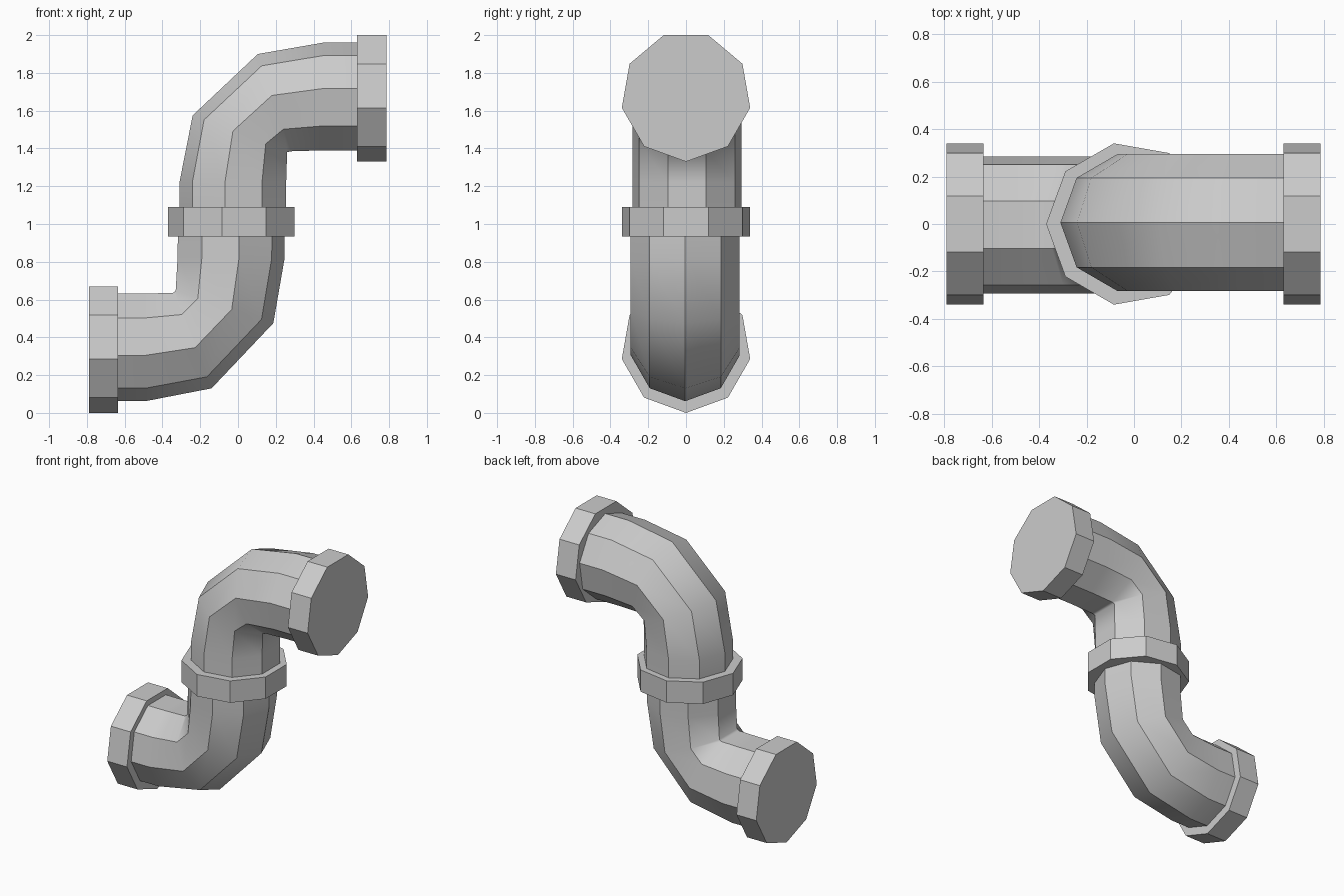
import bpy, bmesh, math
from mathutils import Vector

if "Cube" in bpy.data.objects:
    bpy.data.objects.remove(bpy.data.objects["Cube"])

SIDES = 9


def loft(name, rings, depth, y, smooth, cap):
    """Nine-sided tube through rings given as (corner x, z, opposite flat x, z)."""
    span = 1 + math.cos(math.radians(20))
    bm = bmesh.new()
    loops = []
    for ox, oz, ix, iz in rings:
        corner, flat = Vector((ox, 0, oz)), Vector((ix, 0, iz))
        axis = (corner - flat) / span
        centre = corner - axis + Vector((0, y, 0))
        loop = []
        for k in range(SIDES):
            a = math.tau * k / SIDES
            loop.append(bm.verts.new(centre + axis * math.cos(a)
                                     + Vector((0, depth * math.sin(a), 0))))
        loops.append(loop)
    for a, b in zip(loops, loops[1:]):
        for k in range(SIDES):
            n = (k + 1) % SIDES
            bm.faces.new((a[k], a[n], b[n], b[k]))
    if cap:
        bm.faces.new(loops[0])
        bm.faces.new(loops[-1])
    bmesh.ops.recalc_face_normals(bm, faces=bm.faces[:])
    if not cap and (bm.faces[:][0].normal.dot(
            bm.faces[:][0].calc_center_median() - sum((v.co for v in loops[0]), Vector()) / SIDES) < 0):
        bmesh.ops.reverse_faces(bm, faces=bm.faces[:])
    # smooth along the bend, crisp along the length of the pipe
    for f in bm.faces:
        f.smooth = smooth
    for a, b in zip(loops, loops[1:]):
        for k in range(SIDES):
            bm.edges.get((a[k], b[k])).smooth = False
    mesh = bpy.data.meshes.new(name)
    bm.to_mesh(mesh)
    bm.free()
    obj = bpy.data.objects.new(name, mesh)
    bpy.context.collection.objects.link(obj)
    return obj


# Upper elbow: rises from the middle collar and turns to +x
loft("upper_elbow", [
    (-0.31, 1.05, 0.255, 1.05),
    (-0.31, 1.22, 0.255, 1.22),
    (-0.24, 1.575, 0.26, 1.38),
    (0.105, 1.90, 0.28, 1.385),
    (0.45, 1.96, 0.45, 1.39),
    (0.66, 1.96, 0.66, 1.39)], 0.293, 0.006, True, False)

# Lower elbow: drops from the middle collar and turns to -x
loft("lower_elbow", [
    (0.247, 0.97, -0.318, 0.97),
    (0.247, 0.82, -0.32, 0.82),
    (0.187, 0.475, -0.33, 0.645),
    (-0.14, 0.13, -0.345, 0.635),
    (-0.49, 0.062, -0.49, 0.632),
    (-0.66, 0.062, -0.66, 0.632)], 0.293, -0.004, True, False)

# Collars: solid nine-sided rings at both ends and the joint
loft("upper_collar", [(x, 1.33, x, 2.0) for x in (0.63, 0.785)],
     0.345, 0, False, True)
loft("lower_collar", [(x, 0.0, x, 0.67) for x in (-0.79, -0.635)],
     0.345, 0, False, True)
loft("middle_collar", [(-0.37, z, 0.30, z) for z in (0.935, 1.09)],
     0.345, 0, False, True)
